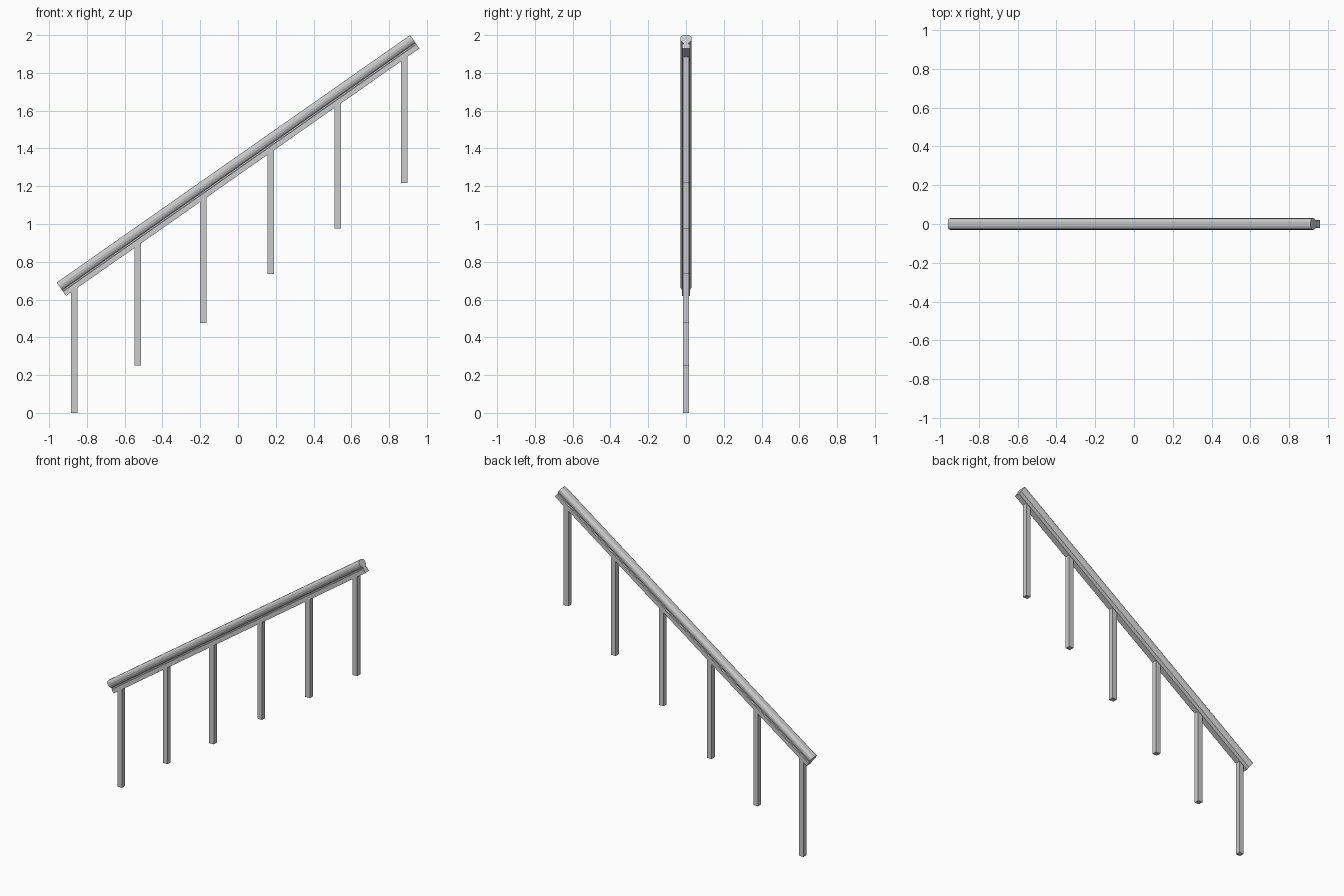
import bpy, bmesh, math

if "Cube" in bpy.data.objects:
    bpy.data.objects.remove(bpy.data.objects["Cube"])

SLOPE = math.radians(35)
C, S = math.cos(SLOPE), math.sin(SLOPE)
DEPTH = 0.086                      # rail depth across the slope
START, END = (-0.96, 0.69), (0.911, 2.0)   # top edge of the rail (x, z)


def finish(name, bm):
    bmesh.ops.recalc_face_normals(bm, faces=bm.faces)
    mesh = bpy.data.meshes.new(name)
    bm.to_mesh(mesh)
    bm.free()
    ob = bpy.data.objects.new(name, mesh)
    bpy.context.collection.objects.link(ob)
    return ob


def underside(x):
    # height of the rail's lower face at x
    x0, z0 = START[0] + DEPTH * S, START[1] - DEPTH * C
    return z0 + (x - x0) * math.tan(SLOPE)


# Handrail: rounded grip, narrow neck and square base (half width, depth below top)
half = [(0.011, 0.0), (0.021, 0.004), (0.028, 0.012), (0.030, 0.022),
        (0.028, 0.034), (0.023, 0.043), (0.014, 0.050), (0.014, 0.057),
        (0.020, 0.059), (0.020, DEPTH)]
profile = half + [(-y, v) for y, v in reversed(half)]
bm = bmesh.new()
rings = [[bm.verts.new((x + v * S, y, z - v * C)) for y, v in profile]
         for x, z in (START, END)]
n = len(profile)
for i in range(n):
    j = (i + 1) % n
    bm.faces.new((rings[0][i], rings[0][j], rings[1][j], rings[1][i]))
for ring in rings:
    bm.faces.new(ring)
finish("handrail", bm)

# Balusters: square posts, tops cut to the slope of the rail
W = 0.0172
posts = [(-0.868, 0.0), (-0.530, 0.25), (-0.185, 0.475),
         (0.173, 0.735), (0.529, 0.977), (0.880, 1.218)]
for k, (x, foot) in enumerate(posts):
    bm = bmesh.new()
    bmesh.ops.create_cube(bm, size=2)
    for v in bm.verts:
        px = x + v.co.x * W
        pz = underside(px) + 0.004 if v.co.z > 0 else foot
        v.co = (px, v.co.y * W, pz)
    finish(f"baluster_{k + 1}", bm)
